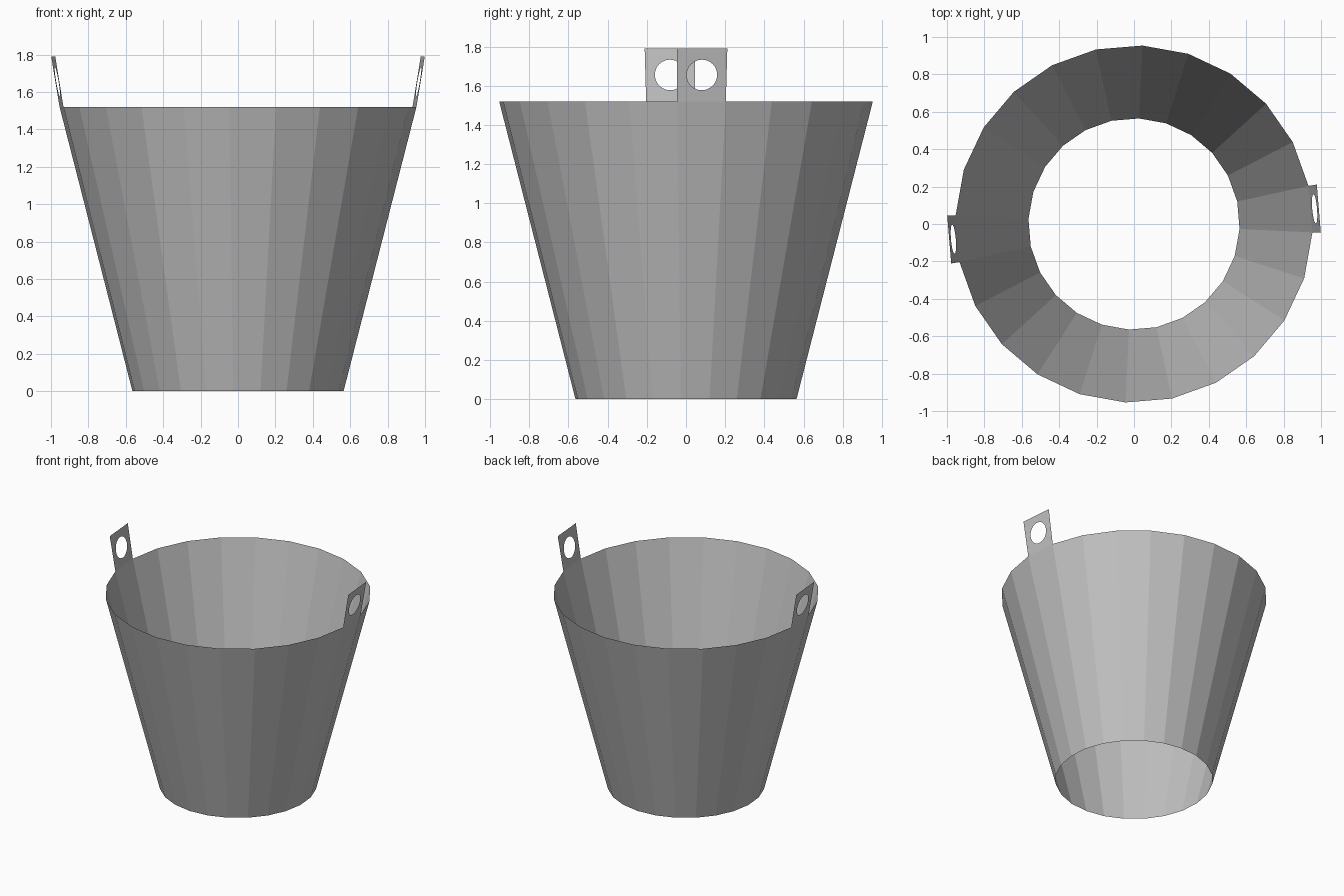
import bpy, bmesh, math
from mathutils import Vector, Matrix

cube = bpy.data.objects.get("Cube")
if cube:
    bpy.data.objects.remove(cube, do_unlink=True)

SIDES = 24
STEP = 2 * math.pi / SIDES
START = math.radians(-2.7)
R_BOTTOM, R_RIM, R_EAR = 0.565, 0.955, 1.0
Z_RIM, Z_EAR = 1.52, 1.79

metal = bpy.data.materials.new("grey_metal")
GREY = (0.53, 0.53, 0.53, 1)
metal.diffuse_color = GREY
metal.use_nodes = True
metal.node_tree.nodes["Principled BSDF"].inputs["Base Color"].default_value = GREY


def make_object(name, bm):
    mesh = bpy.data.meshes.new(name)
    bm.to_mesh(mesh)
    bm.free()
    mesh.materials.append(metal)
    obj = bpy.data.objects.new(name, mesh)
    bpy.context.collection.objects.link(obj)
    return obj


def bridge(bm, lower, upper):
    """Join two closed rings of vertices with quads."""
    n = len(lower)
    for i in range(n):
        j = (i + 1) % n
        bm.faces.new((lower[i], lower[j], upper[j], upper[i]))


# Tapered sheet wall, open at both ends
bm = bmesh.new()
rings = []
for radius, z in ((R_BOTTOM, 0), (R_RIM, Z_RIM)):
    rings.append([bm.verts.new((radius * math.cos(START + i * STEP),
                                radius * math.sin(START + i * STEP), z))
                  for i in range(SIDES)])
bridge(bm, *rings)
make_object("bucket_wall", bm)


# Flat handle ear with a round hole, standing on one rim facet
def make_ear(name, angle):
    half_low = R_RIM * math.sin(STEP / 2)
    half_top = half_low + 0.004
    inset = math.cos(STEP / 2)
    height = Z_EAR - Z_RIM
    hole = 0.078
    turn = Matrix.Rotation(angle, 4, 'Z')

    def point(side, up):
        t = up / height
        x = inset * (R_RIM + (R_EAR - R_RIM) * t)
        return turn @ Vector((x, side, Z_RIM + up))

    bm = bmesh.new()
    outer, inner = [], []
    count = 32
    for k in range(count):
        a = 2 * math.pi * k / count
        c, s = math.cos(a), math.sin(a)
        m = max(abs(c), abs(s))
        t = (s / m + 1) / 2
        half = half_low + (half_top - half_low) * t
        outer.append(bm.verts.new(point(half * c / m, height * t)))
        inner.append(bm.verts.new(point(hole * c, height / 2 + hole * s)))
    bridge(bm, outer, inner)
    make_object(name, bm)


make_ear("left_handle_ear", START + STEP / 2)
make_ear("right_handle_ear", START + STEP / 2 + math.pi)
